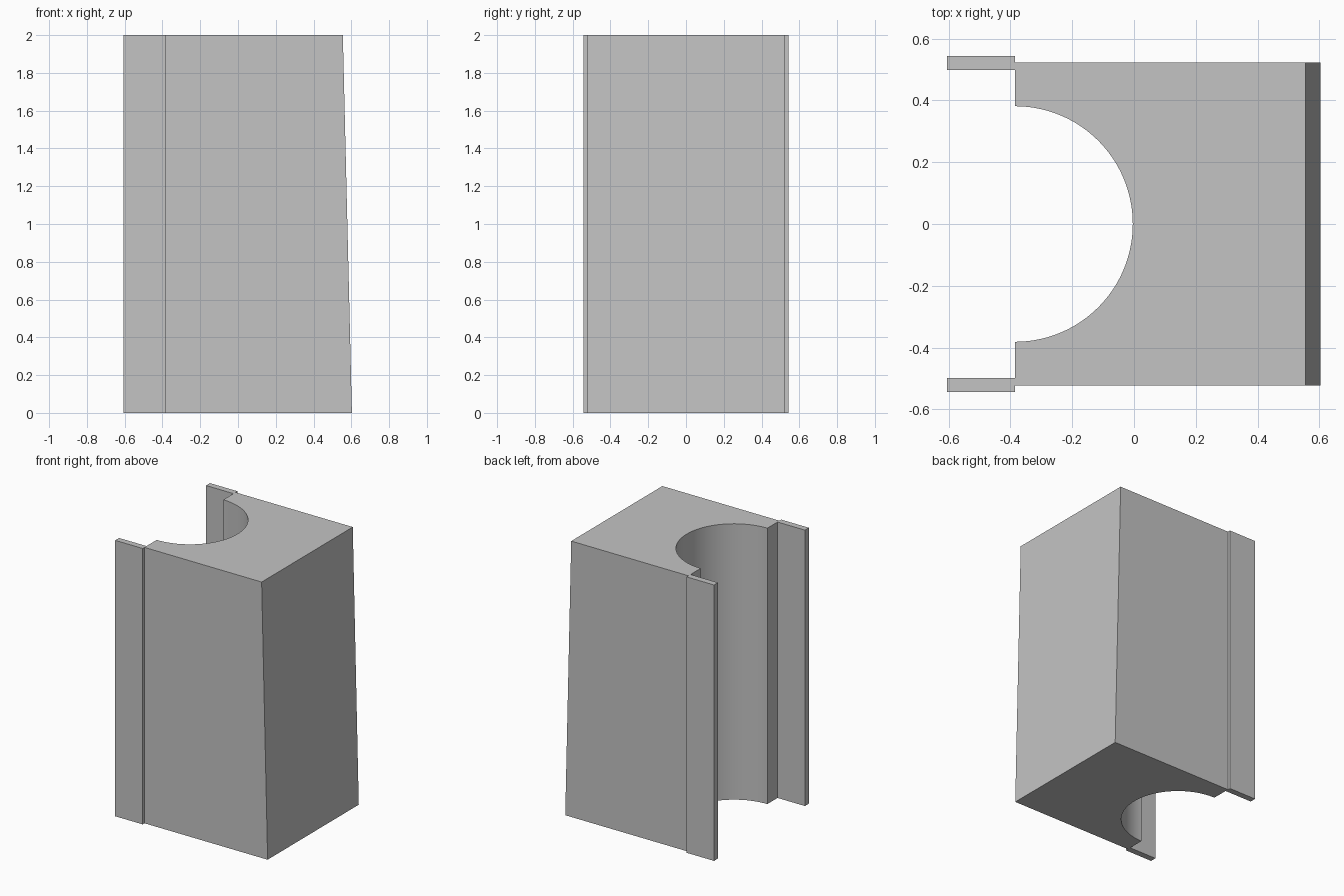
import bpy, bmesh, math

HEIGHT = 2.0
INNER_X = -0.385      # plane where the body meets the two flanges
RADIUS = 0.381        # half-round channel
HALF_Y = 0.522        # body half depth
TOP_X, BASE_X = 0.555, 0.603
STEPS = 48

cube = bpy.data.objects.get("Cube")
if cube:
    bpy.data.objects.remove(cube, do_unlink=True)

grey = bpy.data.materials.new("mid grey")
grey.use_nodes = True
colour = (0.55, 0.55, 0.55, 1)
grey.diffuse_color = colour
grey.node_tree.nodes["Principled BSDF"].inputs["Base Color"].default_value = colour


def extrude_profile(name, points):
    """Raise a closed plan outline to the full height."""
    bm = bmesh.new()
    base = bm.faces.new([bm.verts.new((x, y, 0)) for x, y in points])
    raised = bmesh.ops.extrude_face_region(bm, geom=[base], use_keep_orig=True)
    for v in raised["geom"]:
        if isinstance(v, bmesh.types.BMVert):
            v.co.z = HEIGHT
            # the outer face leans inward towards the top
            if v.co.x > TOP_X:
                v.co.x = TOP_X
    bmesh.ops.recalc_face_normals(bm, faces=bm.faces)
    mesh = bpy.data.meshes.new(name)
    bm.to_mesh(mesh)
    bm.free()
    mesh.materials.append(grey)
    obj = bpy.data.objects.new(name, mesh)
    bpy.context.collection.objects.link(obj)
    bpy.ops.object.select_all(action="DESELECT")
    obj.select_set(True)
    bpy.context.view_layer.objects.active = obj
    bpy.ops.object.shade_smooth_by_angle(angle=math.radians(30))
    return obj


# One half of the outline: channel arc, shoulder, flange, outer side
arc = [(INNER_X + RADIUS * math.cos(a), RADIUS * math.sin(a))
       for a in (math.pi / 2 * i / STEPS for i in range(STEPS + 1))]
flange = [(INNER_X, 0.498), (-0.605, 0.498), (-0.605, 0.543), (INNER_X, 0.543)]
side = [(INNER_X, HALF_Y), (BASE_X, HALF_Y)]
half = arc + flange + side

# Mirror the half outline across the centre line, sharing the arc's middle point
mirrored = [(x, -y) for x, y in reversed(half[1:])]
extrude_profile("channel_block", half + mirrored)
